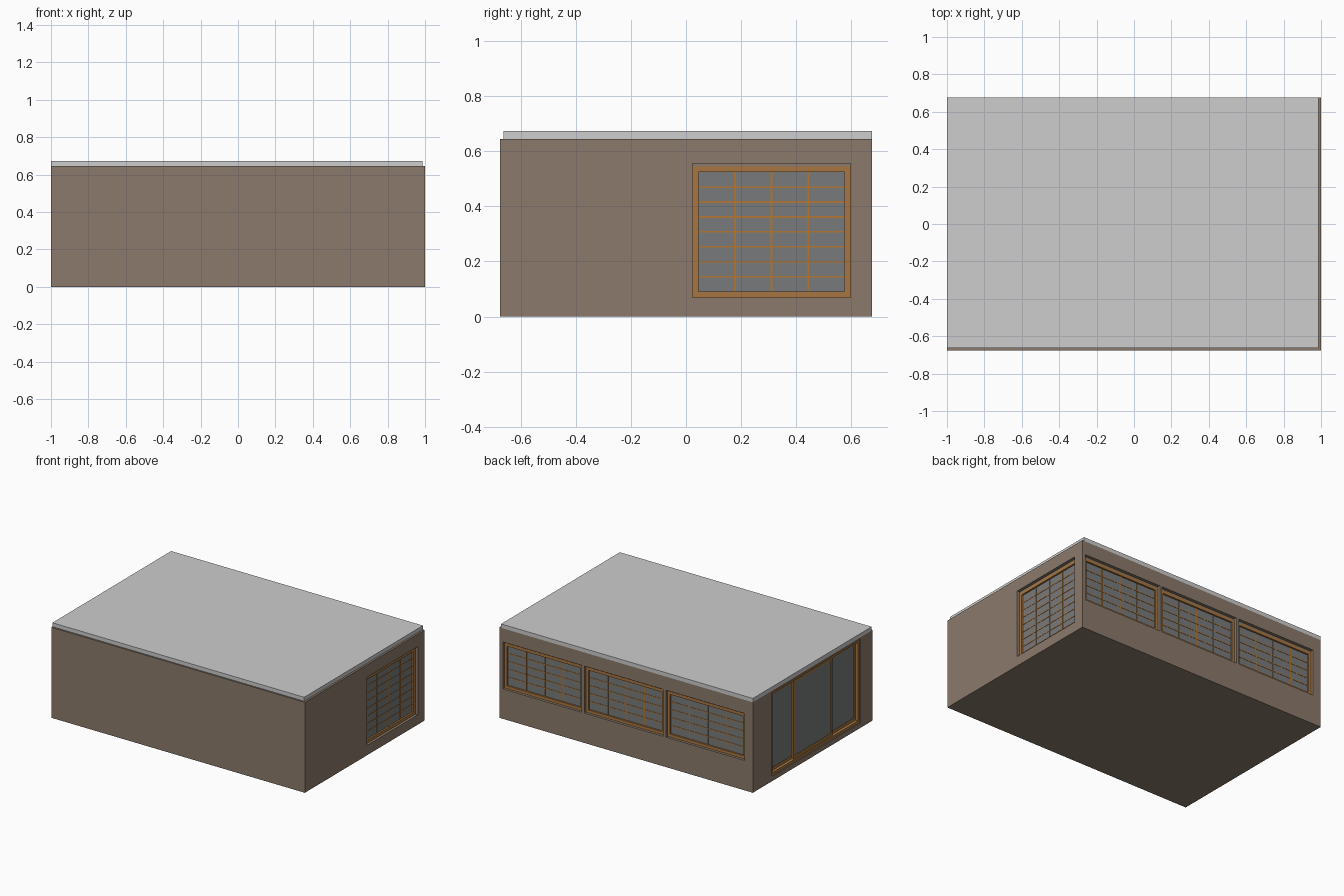
import bpy, bmesh
from mathutils import Vector

if "Cube" in bpy.data.objects:
    bpy.data.objects.remove(bpy.data.objects["Cube"])

HX, HY, H = 1.0, 0.675, 0.645      # half length, half depth, wall height
T = 0.045                          # wall thickness


def material(name, rgb):
    m = bpy.data.materials.new(name)
    lin = [((c / 255 + 0.055) / 1.055) ** 2.4 for c in rgb]
    m.diffuse_color = (*lin, 1)
    m.use_nodes = True
    m.node_tree.nodes["Principled BSDF"].inputs["Base Color"].default_value = m.diffuse_color
    return m


WALL = material("brown_plaster", (139, 122, 107))
ROOF = material("pale_grey_roof", (205, 205, 205))
GLASS = material("grey_glass", (121, 122, 123))
WOOD = material("frame_wood", (168, 118, 66))
BAR = material("orange_bar_wood", (180, 118, 52))


def add_box(bm, lo, hi):
    lo, hi = Vector(lo), Vector(hi)
    c, s = (lo + hi) / 2, hi - lo
    res = bmesh.ops.create_cube(bm, size=1)
    for v in res["verts"]:
        v.co = Vector((v.co[i] * s[i] + c[i] for i in range(3)))


def make(name, boxes, mat):
    """One object made of (low corner, high corner) boxes."""
    bm = bmesh.new()
    for lo, hi in boxes:
        add_box(bm, lo, hi)
    me = bpy.data.meshes.new(name)
    bm.to_mesh(me)
    bm.free()
    me.materials.append(mat)
    ob = bpy.data.objects.new(name, me)
    bpy.context.collection.objects.link(ob)
    return ob


def on_wall(wall, u0, u1, z0, z1, d0, d1):
    """Box on a wall: u runs along it, d is depth inward from its outer face."""
    if wall == "back":
        return (u0, HY - d1, z0), (u1, HY - d0, z1)
    if wall == "right":
        return (HX - d1, u0, z0), (HX - d0, u1, z1)
    return (-HX + d0, u0, z0), (-HX + d1, u1, z1)      # left


def border(wall, u0, u1, z0, z1, w, d0, d1):
    return [on_wall(wall, u0, u0 + w, z0, z1, d0, d1),
            on_wall(wall, u1 - w, u1, z0, z1, d0, d1),
            on_wall(wall, u0 + w, u1 - w, z0, z0 + w, d0, d1),
            on_wall(wall, u0 + w, u1 - w, z1 - w, z1, d0, d1)]


def lattice_window(name, wall, u0, u1, z0, z1, cols, rows):
    """Recessed frame, pane and thin lattice bars."""
    top = z1 - 0.011
    make(name + "_track", [on_wall(wall, u0, u1, top, z1, 0.022, 0.04)], WALL)
    make(name + "_frame", border(wall, u0, u1, z0, top, 0.021, 0.018, 0.042), WOOD)
    a0, a1, b0, b1 = u0 + 0.021, u1 - 0.021, z0 + 0.021, top - 0.021
    make(name + "_pane", [on_wall(wall, a0, a1, b0, b1, 0.03, 0.036)], GLASS)
    bars = []
    for i in range(1, cols):
        u = a0 + (a1 - a0) * i / cols
        bars.append(on_wall(wall, u - 0.003, u + 0.003, b0, b1, 0.0275, 0.031))
    for i in range(1, rows):
        z = b0 + (b1 - b0) * i / rows
        bars.append(on_wall(wall, a0, a1, z - 0.003, z + 0.003, 0.028, 0.031))
    make(name + "_bars", bars, BAR)


# openings: wall, along-wall range, height range
side = ("right", 0.024, 0.597, 0.07, 0.556)
backs = [("back", u, u + 0.622, 0.213, 0.548) for u in (-0.936, -0.292, 0.35)]
door = ("left", -0.54, 0.46, 0.035, 0.632)

# hollow room shell with cut openings
shell = make("wall_shell", [((-HX, -HY, 0), (HX, HY, H))], WALL)
cuts = [((-HX + T, -HY + T, 0.02), (HX - T, HY - T, H + 0.1))]
cuts += [on_wall(*o, -0.1, T + 0.05) for o in [side, door] + backs]
for c in cuts:
    cutter = make("cutter", [c], WALL)
    cutter.hide_render = True
    mod = shell.modifiers.new("opening", "BOOLEAN")
    mod.operation, mod.solver, mod.object = "DIFFERENCE", "EXACT", cutter
    bpy.context.view_layer.objects.active = shell
    bpy.ops.object.modifier_apply(modifier=mod.name)
    bpy.data.objects.remove(cutter)

# roof slab, set back on the front and right
make("roof_slab", [((-HX, -0.663, H), (0.986, HY, 0.673))], ROOF)

# lattice windows
lattice_window("side_window", *side, 4, 8)
for n, o in enumerate(backs):
    lattice_window(f"back_window_{n + 1}", *o, 4, 5)

# sliding doors: outer frame and three panels, the middle one forward
make("door_frame", border(*door, 0.018, 0.008, 0.044), WOOD)
panels = [(-0.522, -0.22, 0.028), (-0.247, 0.195, 0.016), (0.17, 0.442, 0.028)]
for n, (u0, u1, d) in enumerate(panels):
    make(f"door_panel_{n + 1}_frame",
         border("left", u0, u1, 0.053, 0.614, 0.02, d, d + 0.012), WOOD)
    make(f"door_panel_{n + 1}_glass",
         [on_wall("left", u0 + 0.02, u1 - 0.02, 0.073, 0.594, d + 0.004, d + 0.009)], GLASS)
